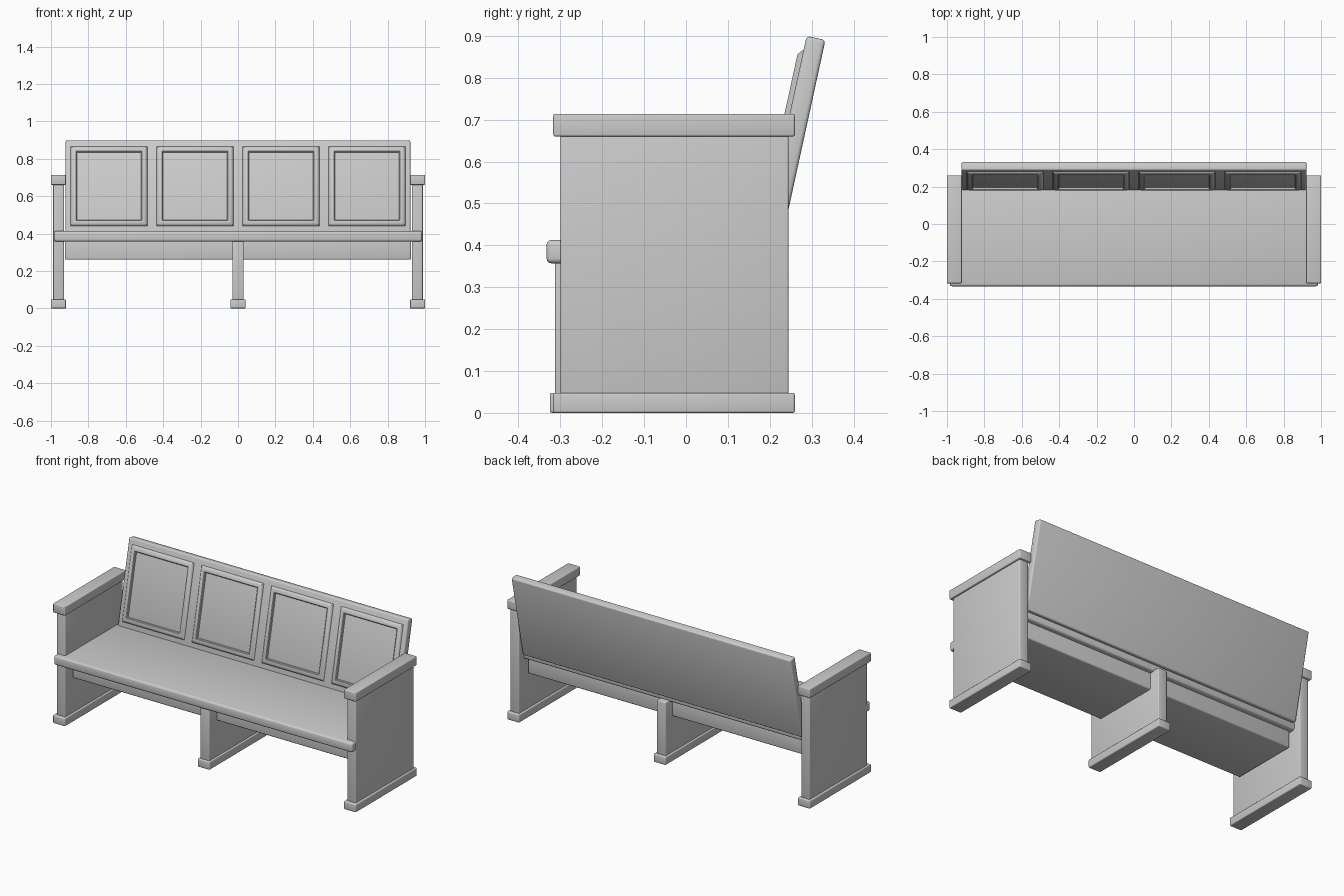
import bpy, bmesh, math
from mathutils import Matrix

if "Cube" in bpy.data.objects:
    bpy.data.objects.remove(bpy.data.objects["Cube"])


def finish(name, bm):
    bmesh.ops.recalc_face_normals(bm, faces=bm.faces)
    me = bpy.data.meshes.new(name)
    bm.to_mesh(me)
    bm.free()
    ob = bpy.data.objects.new(name, me)
    bpy.context.collection.objects.link(ob)
    return ob


def smooth(ob):
    bpy.ops.object.select_all(action='DESELECT')
    ob.select_set(True)
    bpy.context.view_layer.objects.active = ob
    bpy.ops.object.shade_smooth_by_angle(angle=math.radians(35))


def box(name, x, y, z, bevel=0.005):
    """Rounded box from (min, max) ranges."""
    bm = bmesh.new()
    bmesh.ops.create_cube(bm, size=1)
    for v in bm.verts:
        v.co = [sum(r) / 2 + c * (r[1] - r[0]) for r, c in zip((x, y, z), v.co)]
    bmesh.ops.bevel(bm, geom=bm.edges[:], offset=bevel, segments=3,
                    profile=0.5, affect='EDGES')
    ob = finish(name, bm)
    smooth(ob)
    return ob


# End panels with armrest caps and base blocks
for side, s in (("left", -1), ("right", 1)):
    def span(a, b):
        return tuple(sorted((a * s, b * s)))
    box(side + "_end_panel", span(0.93, 0.988), (-0.30, 0.245), (0.03, 0.68))
    box(side + "_armrest", span(0.92, 1.0), (-0.317, 0.26), (0.66, 0.714))
    box(side + "_base", span(0.92, 1.0), (-0.317, 0.26), (0, 0.048))

# Middle support
box("middle_support", (-0.03, 0.03), (-0.313, 0.235), (0.03, 0.365))
box("middle_base", (-0.04, 0.04), (-0.325, 0.25), (0, 0.048))

# Seat board with rounded nose, and the box frame under it
box("seat", (-0.985, 0.985), (-0.333, 0.20), (0.357, 0.413), 0.012)
box("seat_frame", (-0.925, 0.925), (-0.24, 0.17), (0.26, 0.38), 0.008)

# Tilted backrest, modelled upright with its front face on local y = 0
tilt = (Matrix.Translation((0, 0.288 - 0.0545, 0.65))
        @ Matrix.Rotation(math.radians(-12.3), 4, 'X'))
back = box("backrest", (-0.922, 0.922), (0, 0.046), (-0.256, 0.256), 0.009)
back.matrix_world = tilt


# Raised moulding frames around the four recessed panels
def panel_frame(name, cx):
    bm = bmesh.new()
    half_w, half_h = 0.206, 0.219
    rings = []
    for inset, height in ((0, -0.002), (0.004, 0.005), (0.014, 0.012),
                          (0.029, 0.012), (0.033, 0.009), (0.036, -0.002)):
        w, h = half_w - inset, half_h - inset
        rings.append([bm.verts.new((cx + a * w, -height, 0.003 + b * h))
                      for a, b in ((-1, -1), (1, -1), (1, 1), (-1, 1))])
    for r0, r1 in zip(rings, rings[1:] + rings[:1]):
        for i in range(4):
            j = (i + 1) % 4
            bm.faces.new((r0[i], r0[j], r1[j], r1[i]))
    ob = finish(name, bm)
    smooth(ob)
    ob.matrix_world = tilt


for i in range(4):
    panel_frame(f"back_panel_frame_{i + 1}", -0.69 + 0.46 * i)
